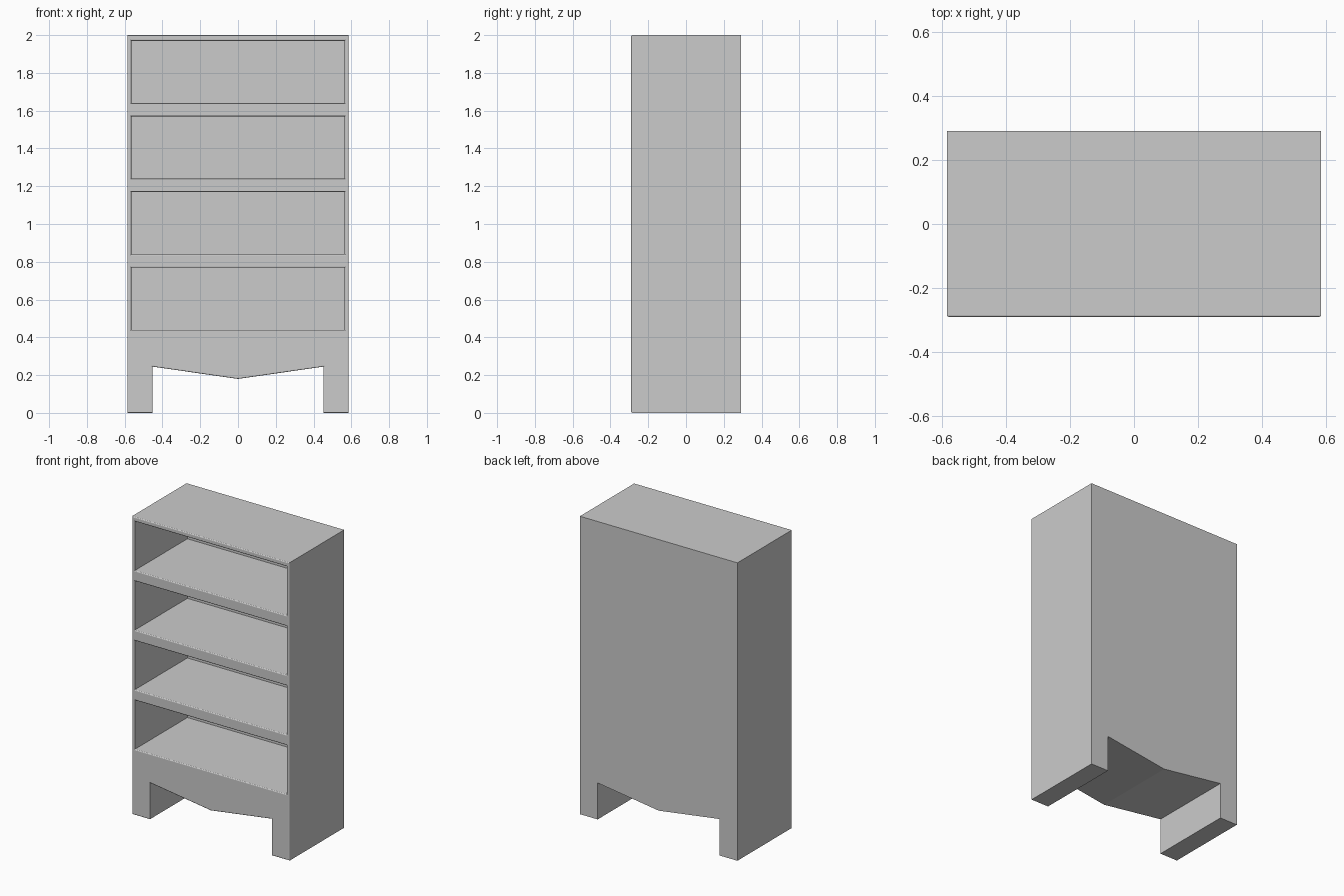
import bpy, bmesh
from mathutils import Vector

if "Cube" in bpy.data.objects:
    bpy.data.objects.remove(bpy.data.objects["Cube"])

W, IN, D = 0.585, 0.565, 0.29     # half width, half opening width, half depth
BACK = 0.02                       # back panel thickness
SHELVES = [0.44 + 0.4 * i for i in range(4)]
OPEN_H, BEVEL = 0.33, 0.006

bm = bmesh.new()
verts = {}


def vert(x, z):
    key = (round(x, 4), round(z, 4))
    if key not in verts:
        verts[key] = bm.verts.new((x, -D, z))
    return verts[key]


def face(*pts):
    return bm.faces.new([vert(x, z) for x, z in pts])


def quad(x0, x1, z0, z1):
    return face((x0, z0), (x1, z0), (x1, z1), (x0, z1))


# feet and pointed apron
face((-W, 0), (-0.453, 0), (-0.453, 0.245), (0, 0.18), (0.453, 0.245), (0.453, 0),
     (W, 0), (W, 0.44), (IN, 0.44), (-IN, 0.44), (-W, 0.44))

# stiles, rails and shelf openings
levels = [z for s in SHELVES for z in (s, s + OPEN_H)] + [2.0]
openings = []
for i, (z0, z1) in enumerate(zip(levels, levels[1:])):
    quad(-W, -IN, z0, z1)
    quad(IN, W, z0, z1)
    middle = quad(-IN, IN, z0, z1)
    if i % 2 == 0:
        openings.append(middle)

# carcass depth
ext = bmesh.ops.extrude_face_region(bm, geom=bm.faces[:], use_keep_orig=True)
bmesh.ops.translate(bm, vec=Vector((0, 2 * D, 0)),
                    verts=[g for g in ext["geom"] if isinstance(g, bmesh.types.BMVert)])
bmesh.ops.recalc_face_normals(bm, faces=bm.faces[:])

# push the openings in to the back panel
for f in openings:
    ext = bmesh.ops.extrude_face_region(bm, geom=[f])
    bmesh.ops.translate(bm, vec=Vector((0, 2 * D - BACK, 0)),
                        verts=[g for g in ext["geom"] if isinstance(g, bmesh.types.BMVert)])
    if f.is_valid:
        bmesh.ops.delete(bm, geom=[f], context='FACES_ONLY')
bmesh.ops.recalc_face_normals(bm, faces=bm.faces[:])

# softened front edges
bm.normal_update()
front = [e for e in bm.edges
         if all(abs(v.co.y + D) < 1e-5 for v in e.verts) and e.calc_face_angle(0) > 0.2]
bmesh.ops.bevel(bm, geom=front, offset=BEVEL, offset_type='OFFSET', segments=3,
                profile=0.5, affect='EDGES', clamp_overlap=True)

mesh = bpy.data.meshes.new("bookcase")
bm.to_mesh(mesh)
bm.free()
bookcase = bpy.data.objects.new("bookcase", mesh)
bpy.context.collection.objects.link(bookcase)
